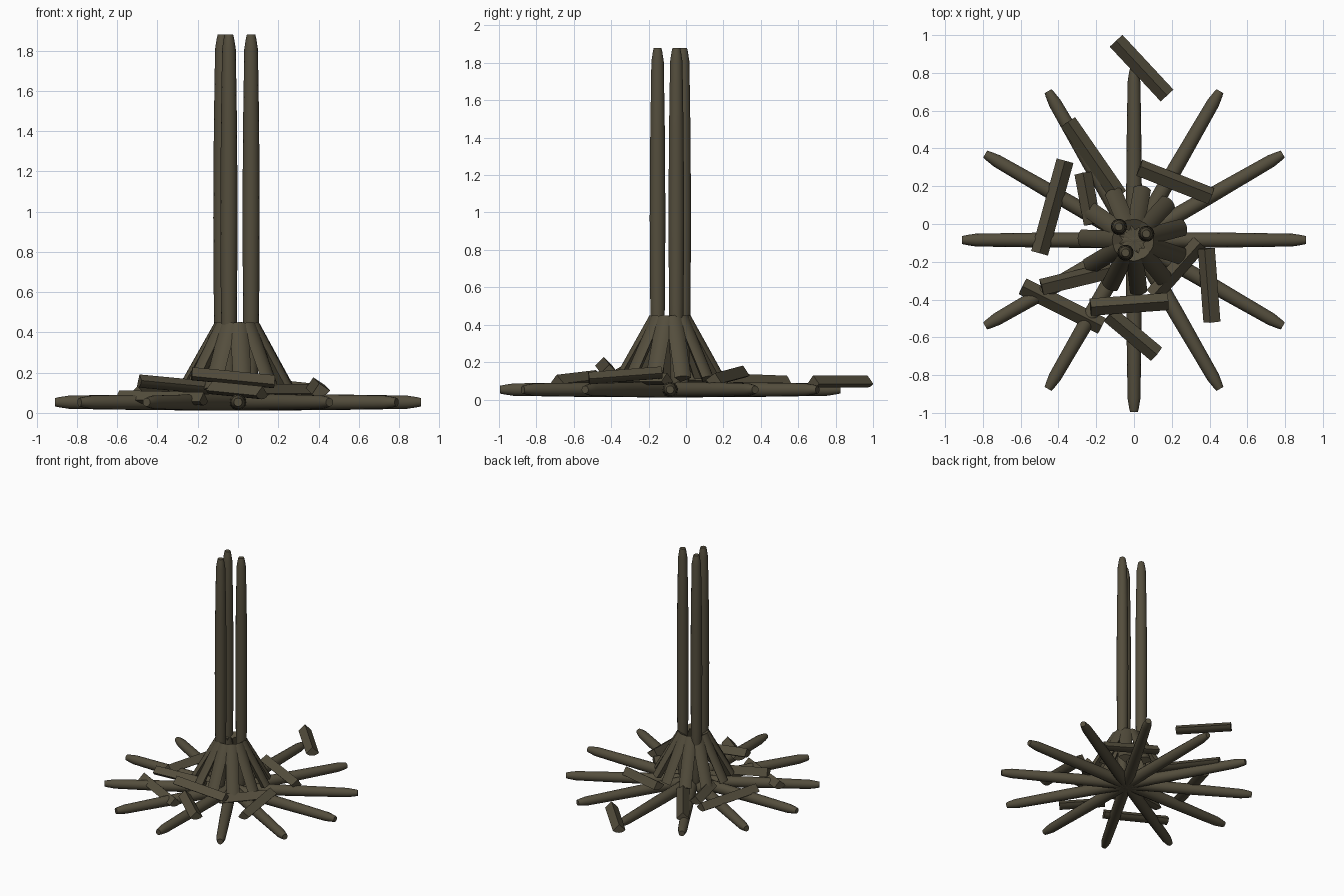
import bpy, bmesh, math
from mathutils import Vector

if "Cube" in bpy.data.objects:
    bpy.data.objects.remove(bpy.data.objects["Cube"])

bark = bpy.data.materials.new("dark olive bark")
bark.diffuse_color = (0.088, 0.075, 0.046, 1)
bark.use_nodes = True
bark.node_tree.nodes["Principled BSDF"].inputs["Base Color"].default_value = bark.diffuse_color


def finish(bm, name, angle=40):
    bmesh.ops.recalc_face_normals(bm, faces=bm.faces)
    me = bpy.data.meshes.new(name)
    bm.to_mesh(me)
    bm.free()
    ob = bpy.data.objects.new(name, me)
    bpy.context.collection.objects.link(ob)
    me.materials.append(bark)
    bpy.ops.object.select_all(action='DESELECT')
    ob.select_set(True)
    bpy.context.view_layer.objects.active = ob
    bpy.ops.object.shade_smooth_by_angle(angle=math.radians(angle))


def sweep(name, a, b, rings, up=(0, 0, 1), angle=40):
    """Skin cross-sections along a-b; rings = [(fraction, [(side, up), ...])]."""
    a, b = Vector(a), Vector(b)
    d = (b - a).normalized()
    side = d.cross(Vector(up)).normalized()
    top = side.cross(d)
    bm = bmesh.new()
    loops = [[bm.verts.new(a.lerp(b, t) + side * p + top * q) for p, q in pts]
             for t, pts in rings]
    for l0, l1 in zip(loops, loops[1:]):
        for i in range(len(l0)):
            j = (i + 1) % len(l0)
            bm.faces.new((l0[i], l0[j], l1[j], l1[i]))
    bm.faces.new(loops[0])
    bm.faces.new(loops[-1])
    finish(bm, name, angle)


def round_log(name, a, b, up=(0, 0, 1)):
    # long pole with slight belly and tapered tips
    prof = [(0, .021), (.012, .026), (.04, .034), (.25, .040), (.5, .043),
            (.75, .040), (.96, .034), (.988, .026), (1, .021)]
    n = 14
    rings = [(t, [(r * math.cos(2 * math.pi * i / n), r * math.sin(2 * math.pi * i / n))
                  for i in range(n)]) for t, r in prof]
    sweep(name, a, b, rings, up)


def split_log(name, a, b, up=(0, 0, 1), roll=0.0):
    # quarter-split log: ridge on top, round bark underneath
    R = 0.065
    pts = [(0, R / 2)]
    for i in range(7):
        t = math.radians(-135 + 15 * i)
        pts.append((R * math.cos(t), R / 2 + R * math.sin(t)))
    c, s = math.cos(roll), math.sin(roll)
    pts = [(x * c - y * s, x * s + y * c) for x, y in pts]
    sweep(name, a, b, [(0, pts), (1, pts)], up)


CX, CY = 0.0, -0.085

# six full logs crossing on the ground, making a twelve-armed star
for k in range(6):
    t = math.radians(30 * k)
    dx, dy = .91 * math.cos(t), .91 * math.sin(t)
    round_log(f"ground_log_{k}", (CX - dx, CY - dy, .053), (CX + dx, CY + dy, .053))

# three upright poles
for k, (x, y) in enumerate([(.065, -.052), (-.08, -.015), (-.045, -.152)]):
    round_log(f"upright_pole_{k}", (x, y, .06), (x, y, 1.88), up=(0, 1, 0))

# cone of leaning split logs, bark facing outward
for k in range(11):
    t = 2 * math.pi * k / 11 + .25
    u = Vector((math.cos(t), math.sin(t), 0))
    c = Vector((-.005, CY, 0))
    split_log(f"leaning_split_log_{k}", c + u * .265 + Vector((0, 0, .11)),
              c + u * .082 + Vector((0, 0, .435)), up=u, roll=math.pi)

# loose split logs scattered over the star
loose = [
    ((-.095, .97, .097), (.175, .68, .097), 0),
    ((.03, .30, .15), (.41, .15, .11), .2),
    ((.38, -.13, .145), (.41, -.52, .115), -.2),
    ((.18, -.41, .155), (-.23, -.44, .195), 0),
    ((.12, -.69, .10), (-.13, -.48, .125), 0),
    ((-.59, -.33, .08), (-.17, -.54, .07), 0),
    ((-.49, -.33, .16), (-.12, -.24, .125), .3),
    ((-.365, .335, .10), (-.50, -.155, .10), 0),
    ((-.35, .54, .095), (-.08, .15, .11), 0),
    ((-.27, .27, .10), (-.22, .0, .12), 0),
    ((.10, -.38, .11), (.35, -.10, .11), 0),
]
for k, (a, b, r) in enumerate(loose):
    split_log(f"loose_split_log_{k}", a, b, roll=r)
